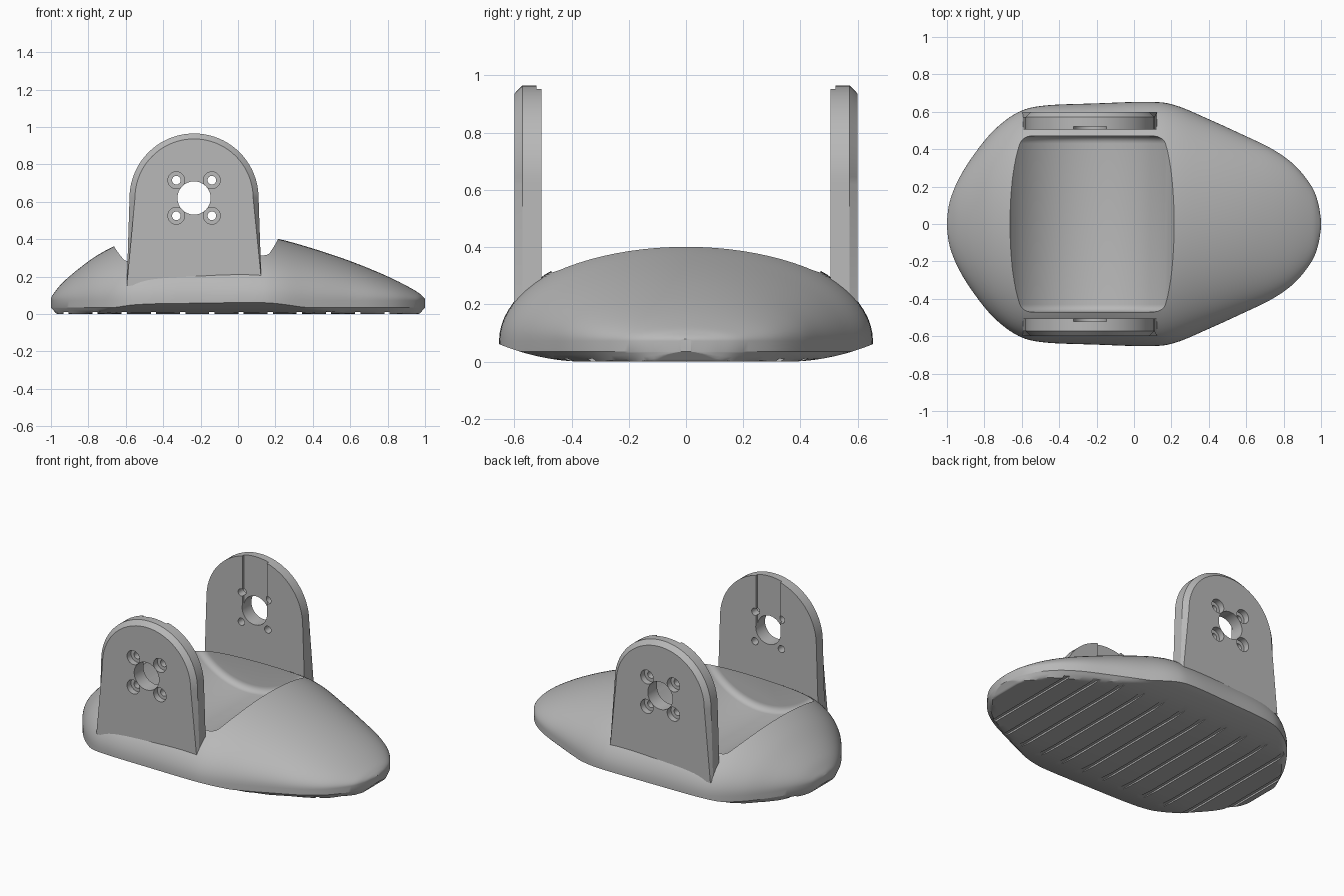
import bpy, bmesh, math
from mathutils import Vector

cube = bpy.data.objects.get("Cube")
if cube:
    bpy.data.objects.remove(cube, do_unlink=True)

grey = bpy.data.materials.new("plain grey")
grey.use_nodes = True
grey.diffuse_color = (0.48, 0.48, 0.48, 1)
grey.node_tree.nodes["Principled BSDF"].inputs["Base Color"].default_value = (0.48, 0.48, 0.48, 1)

AXIS_X, AXIS_Z = -0.235, 0.62


def make_object(name, bm):
    bmesh.ops.recalc_face_normals(bm, faces=bm.faces)
    mesh = bpy.data.meshes.new(name)
    bm.to_mesh(mesh)
    bm.free()
    obj = bpy.data.objects.new(name, mesh)
    bpy.context.collection.objects.link(obj)
    mesh.materials.append(grey)
    return obj


def loft(name, rings):
    """Closed solid through point rings of equal length."""
    bm = bmesh.new()
    loops = [[bm.verts.new(p) for p in ring] for ring in rings]
    n = len(loops[0])
    for a, b in zip(loops, loops[1:]):
        for i in range(n):
            j = (i + 1) % n
            bm.faces.new((a[i], a[j], b[j], b[i]))
    bm.faces.new(loops[0])
    bm.faces.new(loops[-1])
    return make_object(name, bm)


def cylinder(name, x, z, radius, y0, y1, sides=32):
    angles = [2 * math.pi * i / sides for i in range(sides)]
    return loft(name, [[(x + radius * math.cos(a), y, z + radius * math.sin(a))
                        for a in angles] for y in (y0, y1)])


def box(name, x0, x1, y0, y1, z0, z1):
    return loft(name, [[(x0, y, z0), (x1, y, z0), (x1, y, z1), (x0, y, z1)] for y in (y0, y1)])


def activate(obj):
    bpy.ops.object.select_all(action='DESELECT')
    obj.select_set(True)
    bpy.context.view_layer.objects.active = obj


def cut(obj, cutter):
    cutter.hide_render = True
    mod = obj.modifiers.new("cut", 'BOOLEAN')
    mod.operation = 'DIFFERENCE'
    mod.solver = 'EXACT'
    mod.object = cutter
    activate(obj)
    bpy.ops.object.modifier_apply(modifier=mod.name)
    bpy.data.objects.remove(cutter, do_unlink=True)


def smooth(obj, degrees=30):
    activate(obj)
    bpy.ops.object.shade_smooth_by_angle(angle=math.radians(degrees))


def spline(points, steps):
    """Points along a smooth curve through the given ones."""
    pts = [Vector(p) for p in points]
    pts = [pts[0]] + pts + [pts[-1]]
    out = []
    for a, b, c, d in zip(pts, pts[1:], pts[2:], pts[3:]):
        for i in range(steps):
            t = i / steps
            out.append(0.5 * (2 * b + (c - a) * t + (2 * a - 5 * b + 4 * c - d) * t * t
                              + (3 * b - a - 3 * c + d) * t ** 3))
    return out + [pts[-1]]


# Foot: position, half width and crown height along its length
stations = [(-1, 0.02, 0.085), (-0.985, 0.12, 0.11), (-0.94, 0.235, 0.165), (-0.86, 0.365, 0.235),
            (-0.75, 0.5, 0.315), (-0.62, 0.597, 0.38), (-0.48, 0.633, 0.415), (-0.2, 0.645, 0.43),
            (0.08, 0.653, 0.42), (0.22, 0.635, 0.4), (0.4, 0.56, 0.35), (0.58, 0.478, 0.29),
            (0.74, 0.4, 0.227), (0.86, 0.313, 0.172), (0.95, 0.2, 0.123), (0.985, 0.11, 0.097),
            (1, 0.02, 0.08)]
RIM = 0.072
sole_steps = [1, 0.97, 0.94, 0.88, 0.8, 0.7, 0.55, 0.3]
sole_steps = sole_steps + [0] + [-f for f in reversed(sole_steps)]


def sole_height(x, y, w):
    side = 0.06 * (max(0, abs(y) - 0.35) / 0.3) ** 2
    edge = 0.035 * (1 - min(w - abs(y), 0.04) / 0.04)
    end = 0.035 * (1 - min(1 - abs(x), 0.03) / 0.03)
    return max(side, edge, end)


rings = []
for x, w, h in spline(stations, 6):
    ring = []
    for i in range(41):
        a = math.pi * i / 40
        ring.append((x, -w * math.cos(a), RIM + (h - RIM) * math.sin(a)))
    ring += [(x, w * f, sole_height(x, w * f, w)) for f in sole_steps]
    rings.append(ring)
foot = loft("foot", rings)

# Round saddle hollow with softened ends
saddle_rings = []
END, SOFT, R = 0.47, 0.04, 0.5
profile = [(END - SOFT + SOFT * math.sin(math.pi / 2 * k / 6),
            R - SOFT + SOFT * math.cos(math.pi / 2 * k / 6)) for k in range(7)]
profile = [(-y, r) for y, r in reversed(profile)] + profile
for y, r in profile:
    saddle_rings.append([(AXIS_X + r * math.cos(2 * math.pi * i / 96), y,
                          AXIS_Z + r * math.sin(2 * math.pi * i / 96)) for i in range(96)])
cut(foot, loft("saddle_cutter", saddle_rings))

# Tread grooves across the sole
for i in range(12):
    gx = -0.92 + 0.156 * i
    cut(foot, box("groove_cutter", gx - 0.014, gx + 0.014, -0.7, 0.7, -0.05, 0.011))
smooth(foot)


# Upright brackets
def arch(radius, y):
    pts = [(-0.595, y, 0.15)]
    for i in range(41):
        a = math.pi * (1 - i / 40)
        pts.append((AXIS_X + radius * math.cos(a), y, AXIS_Z + radius * math.sin(a)))
    return pts + [(0.125, y, 0.18)]


for name, s in (("front_bracket", -1), ("back_bracket", 1)):
    bracket = loft(name, [arch(0.345, s * 0.505), arch(0.345, s * 0.572), arch(0.316, s * 0.6)])
    # Shallow channel on the inner face, running from the pivot hole to the top
    cut(bracket, box("channel_cutter", AXIS_X - 0.0875, AXIS_X + 0.0875,
                     s * 0.45, s * 0.522, AXIS_Z, 1.1))
    cut(bracket, cylinder("pivot_cutter", AXIS_X, AXIS_Z, 0.089, s * 0.4, s * 0.7, 48))
    # Four counterbored screw holes
    for dx in (-0.095, 0.095):
        for dz in (-0.095, 0.095):
            x, z = AXIS_X + dx, AXIS_Z + dz
            cut(bracket, cylinder("screw_cutter", x, z, 0.023, s * 0.4, s * 0.7))
            cut(bracket, cylinder("head_cutter", x, z, 0.045, s * 0.56, s * 0.7))
    smooth(bracket, 25)
